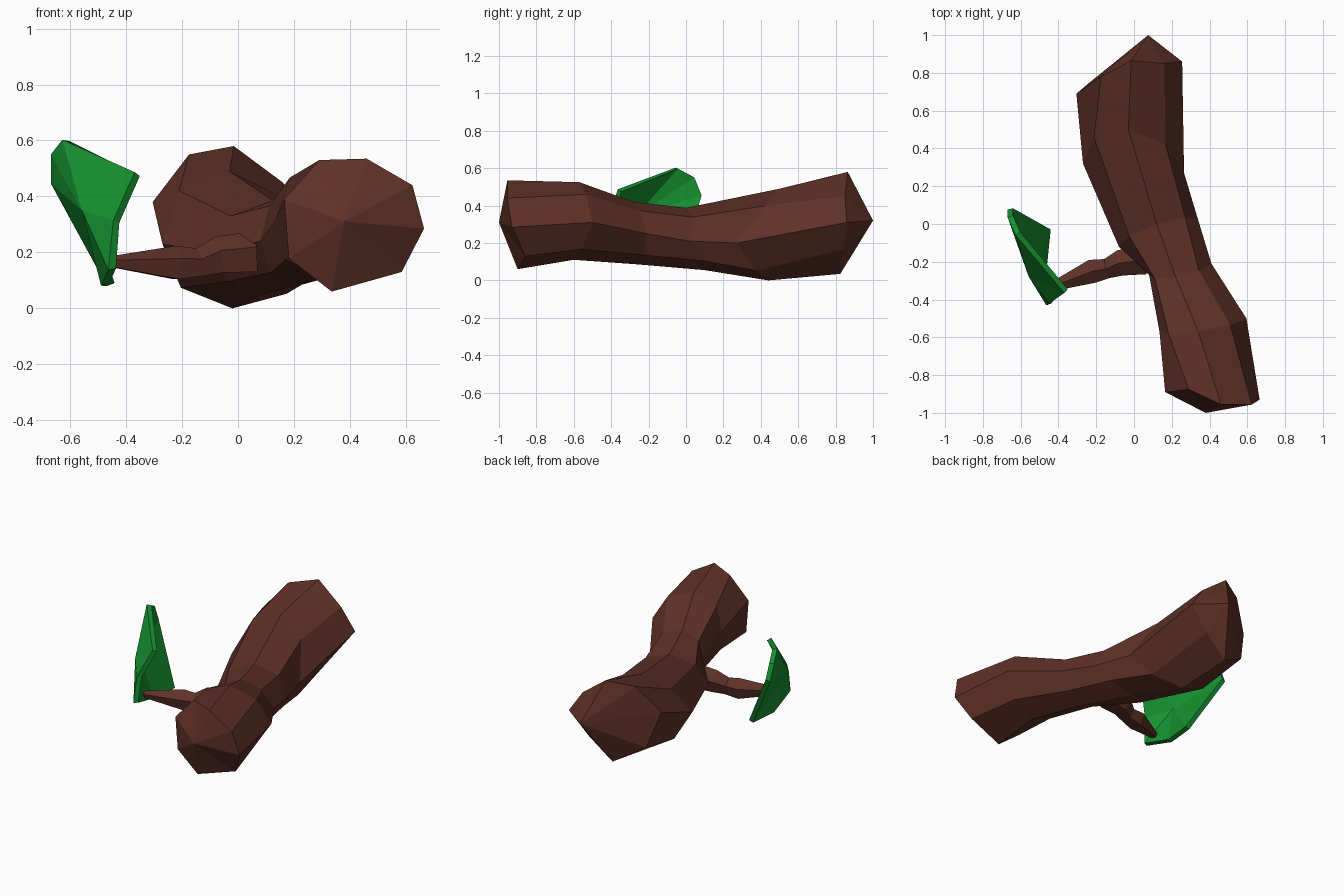
import bpy, bmesh, math
from mathutils import Vector as V

if "Cube" in bpy.data.objects:
    bpy.data.objects.remove(bpy.data.objects["Cube"])


def material(name, rgb):
    m = bpy.data.materials.new(name)
    m.diffuse_color = (*rgb, 1)
    m.use_nodes = True
    m.node_tree.nodes["Principled BSDF"].inputs["Base Color"].default_value = m.diffuse_color
    return m


def finish(bm, name, mat):
    bmesh.ops.recalc_face_normals(bm, faces=bm.faces)
    me = bpy.data.meshes.new(name)
    bm.to_mesh(me)
    bm.free()
    ob = bpy.data.objects.new(name, me)
    me.materials.append(mat)
    bpy.context.collection.objects.link(ob)
    return ob


def loft(name, rings, start, end, mat):
    """Skin a list of point rings and close both ends with a fan to a tip."""
    bm = bmesh.new()
    loops = [[bm.verts.new(p) for p in r] for r in rings]
    n = len(loops[0])
    for a, b in zip(loops, loops[1:]):
        for i in range(n):
            j = (i + 1) % n
            bm.faces.new((a[i], a[j], b[j], b[i]))
    for loop, tip in ((loops[0], start), (loops[-1], end)):
        t = bm.verts.new(tip)
        for i in range(n):
            bm.faces.new((loop[i], loop[(i + 1) % n], t))
    return finish(bm, name, mat)


def oval(left, top, right, bottom):
    """Eight-sided ring through four guide points."""
    left, top, right, bottom = map(V, (left, top, right, bottom))
    c = (left + right) / 2
    pts = []
    for i in range(8):
        a = math.pi * i / 4
        s = math.sin(a)
        pts.append(c + (right - c) * math.cos(a) + ((top if s > 0 else bottom) - c) * abs(s))
    return pts


bark = material("bark", (0.115, 0.031, 0.021))
green = material("green", (0.008, 0.29, 0.03))

# Log: left, top, right and bottom guides of each ring, front to back
guides = [
    ((.165, -.89, .39), (.46, -.955, .535), (.665, -.93, .285), (.335, -.90, .06)),
    ((.135, -.57, .32), (.34, -.57, .525), (.595, -.50, .31), (.32, -.60, .11)),
    ((.08, -.27, .24), (.22, -.28, .42), (.41, -.21, .25), (.23, -.25, .085)),
    ((-.08, -.12, .20), (.12, 0, .388), (.34, .02, .21), (.10, .10, .055)),
    ((-.27, .32, .23), (-.03, .50, .49), (.265, .27, .20), (-.02, .44, 0)),
    ((-.305, .69, .38), (-.015, .865, .58), (.255, .86, .31), (-.04, .825, .035)),
]
rings = [oval(*g) for g in guides]
# Bevelled corners of the cut ends (1 top right, 3 top left, 7 lower right)
for ring, corner, p in ((0, 3, (.29, -.875, .53)), (0, 7, (.585, -.86, .13)),
                        (5, 1, (.16, .85, .45)), (5, 3, (-.175, .78, .55)),
                        (5, 7, (.12, .84, .165))):
    rings[ring][corner] = V(p)
loft("log", rings, (.38, -1, .31), (.075, 1, .32), bark)

# Branch: kinked, tapering five-sided twig
path = [((.06, -.19, .195), .08), ((-.07, -.205, .185), .072), ((-.14, -.235, .16), .055),
        ((-.22, -.25, .158), .066), ((-.44, -.335, .165), .024)]
rings = []
for k, (p, r) in enumerate(path):
    d = (V(path[min(k + 1, 4)][0]) - V(path[max(k - 1, 0)][0])).normalized()
    side = d.cross(V((0, 0, 1))).normalized()
    up = side.cross(d)
    rings.append([V(p) + r * (side * math.cos(a) + up * math.sin(a))
                  for a in (2 * math.pi * i / 5 + math.pi / 2 for i in range(5))])
loft("branch", rings, path[0][0], (-.465, -.34, .165), bark)

# Leaf: bowed sheet fanned around its deepest point, given thickness
rim = [(-.36, -.355, .48), (-.615, -.05, .6), (-.655, .04, .55), (-.655, .08, .45),
       (-.455, -.03, .085), (-.475, -.22, .085), (-.45, -.425, .14), (-.435, -.41, .31)]
bm = bmesh.new()
mid = bm.verts.new((-.545, -.27, .35))
vs = [bm.verts.new(p) for p in rim]
for i in range(len(vs)):
    bm.faces.new((vs[i], vs[(i + 1) % len(vs)], mid))
leaf = finish(bm, "leaf", green)
mod = leaf.modifiers.new("thickness", "SOLIDIFY")
mod.thickness = 0.03
mod.offset = 0
